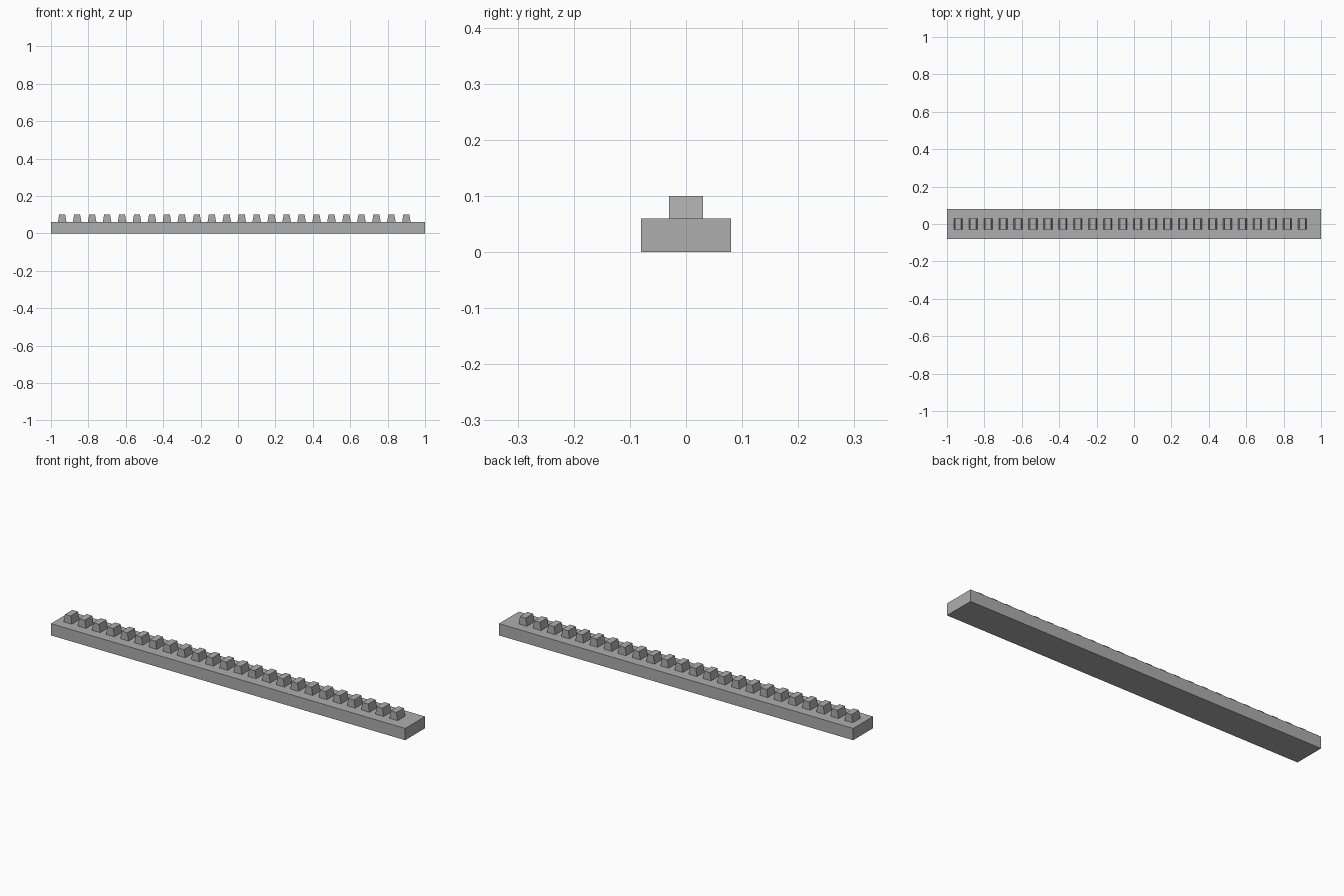
import bpy
import bmesh

cube = bpy.data.objects.get("Cube")
if cube:
    bpy.data.objects.remove(cube, do_unlink=True)

COLOUR = (0.42, 0.42, 0.42, 1)
steel = bpy.data.materials.new("steel_grey")
steel.use_nodes = True
steel.diffuse_color = COLOUR
steel.node_tree.nodes["Principled BSDF"].inputs["Base Color"].default_value = COLOUR


def block(name, bottom_x, top_x, depth, z0, z1, x=0):
    """Box whose length may taper from bottom to top."""
    bm = bmesh.new()
    bmesh.ops.create_cube(bm, size=1)
    for v in bm.verts:
        top = v.co.z > 0
        v.co.x *= top_x if top else bottom_x
        v.co.y *= depth
        v.co.z = z1 if top else z0
    mesh = bpy.data.meshes.new(name)
    bm.to_mesh(mesh)
    bm.free()
    mesh.materials.append(steel)
    obj = bpy.data.objects.new(name, mesh)
    obj.location.x = x
    bpy.context.collection.objects.link(obj)
    return obj


# Flat bar of the gear rack
block("rack_bar", 2, 2, 0.16, 0, 0.06)

# Row of tapered teeth, evenly pitched
teeth = block("rack_teeth", 0.046, 0.032, 0.06, 0.06, 0.10, x=-0.94)
row = teeth.modifiers.new("tooth_row", 'ARRAY')
row.count = 24
row.use_relative_offset = False
row.use_constant_offset = True
row.constant_offset_displace = (0.08, 0, 0)
